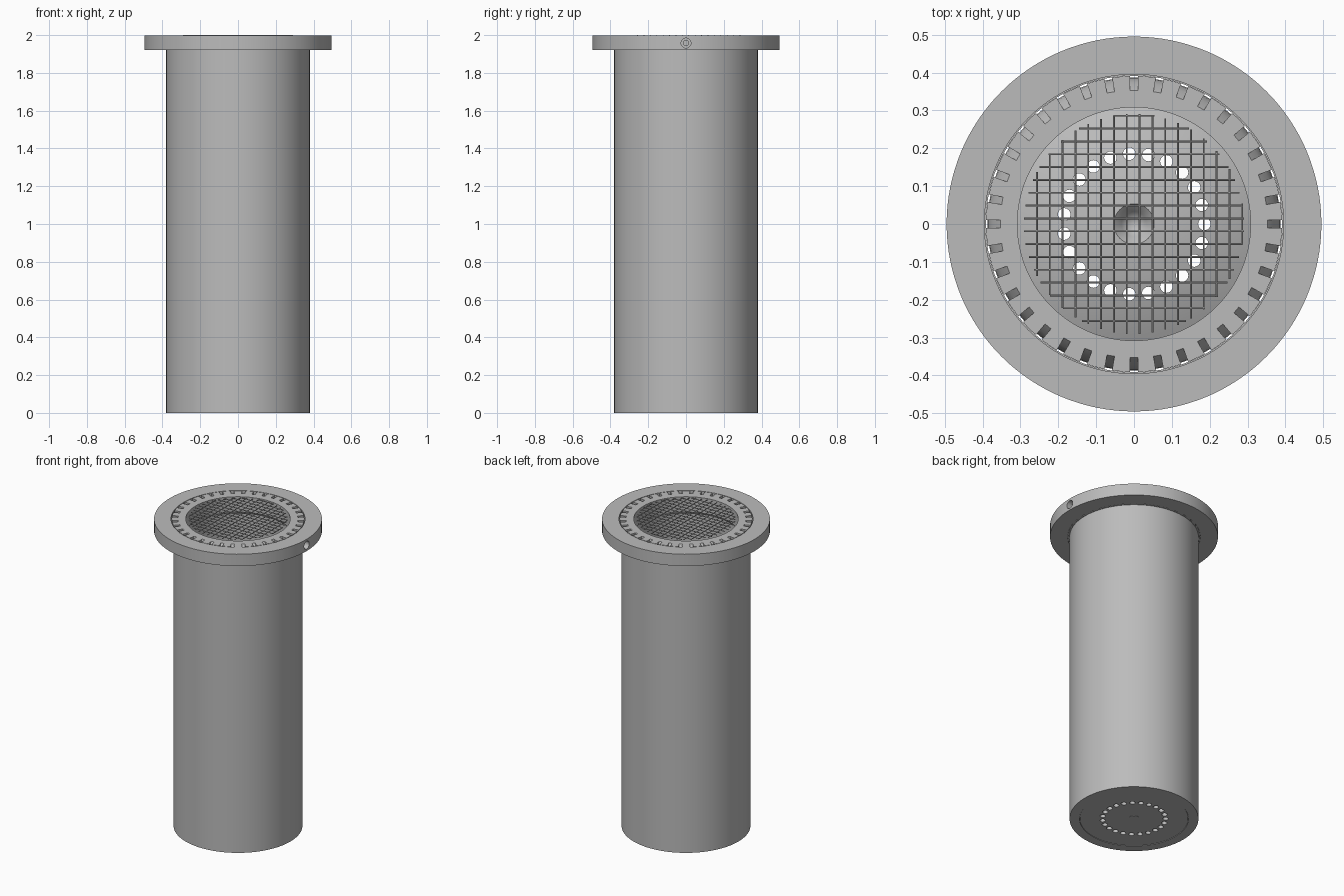
import bpy, bmesh, math
from mathutils import Matrix, Vector

cube = bpy.data.objects.get("Cube")
if cube:
    bpy.data.objects.remove(cube, do_unlink=True)

grey = bpy.data.materials.new("plain grey")
grey.use_nodes = True
COLOUR = (0.5, 0.5, 0.5, 1)
grey.diffuse_color = COLOUR
grey.node_tree.nodes["Principled BSDF"].inputs["Base Color"].default_value = COLOUR


def finish(name, bm):
    bmesh.ops.recalc_face_normals(bm, faces=bm.faces)
    mesh = bpy.data.meshes.new(name)
    bm.to_mesh(mesh)
    bm.free()
    mesh.materials.append(grey)
    obj = bpy.data.objects.new(name, mesh)
    bpy.context.collection.objects.link(obj)
    return obj


def lathe(name, profile, steps=96):
    """Spin a closed (radius, height) outline around z."""
    bm = bmesh.new()
    verts = [bm.verts.new((r, 0, z)) for r, z in profile]
    edges = [bm.edges.new((verts[i - 1], verts[i])) for i in range(len(verts))]
    bmesh.ops.spin(bm, geom=verts + edges, cent=(0, 0, 0), axis=(0, 0, 1),
                   angle=math.tau, steps=steps, use_merge=True)
    bmesh.ops.remove_doubles(bm, verts=bm.verts, dist=1e-5)
    return finish(name, bm)


def rod(bm, centre, axis, radius, length, sides=24):
    turn = Vector((0, 0, 1)).rotation_difference(Vector(axis)).to_matrix().to_4x4()
    bmesh.ops.create_cone(bm, cap_ends=True, segments=sides, radius1=radius,
                          radius2=radius, depth=length,
                          matrix=Matrix.Translation(centre) @ turn)


def activate(obj):
    bpy.ops.object.select_all(action='DESELECT')
    obj.select_set(True)
    bpy.context.view_layer.objects.active = obj


def cut(obj, cutter):
    cutter.hide_render = True
    mod = obj.modifiers.new("cut", 'BOOLEAN')
    mod.operation, mod.solver, mod.object = 'DIFFERENCE', 'EXACT', cutter
    activate(obj)
    bpy.ops.object.modifier_apply(modifier=mod.name)
    bpy.data.objects.remove(cutter, do_unlink=True)


def smooth(obj):
    activate(obj)
    bpy.ops.object.shade_smooth_by_angle(angle=math.radians(30))


TOP, UNDER = 1.997, 1.92

# Tube with a thicker collar at the mouth
tube = lathe("tube_body", [(0.38, 0), (0.38, UNDER), (0.391, UNDER), (0.391, TOP),
                           (0.308, TOP), (0.308, 1.9), (0.321, 1.88), (0.321, 0)])

# Ring of curved drain notches in the collar
notch = [(0.353, 2.01), (0.42, 2.01), (0.42, 1.9), (0.389, 1.9),
         (0.384, 1.94), (0.373, 1.97), (0.353, TOP)]
bm = bmesh.new()
for i in range(36):
    turn = Matrix.Rotation(math.tau * i / 36, 4, 'Z')
    face = bm.faces.new([bm.verts.new(turn @ Vector((r, -0.01, z))) for r, z in notch])
    side = bmesh.ops.extrude_face_region(bm, geom=[face])["geom"]
    bmesh.ops.translate(bm, vec=turn @ Vector((0, 0.02, 0)),
                        verts=[g for g in side if isinstance(g, bmesh.types.BMVert)])
cut(tube, finish("notch_cutter", bm))
smooth(tube)

# Flange with a narrow seam around the collar and a stepped side hole
flange = lathe("flange_ring", [(0.495, UNDER), (0.495, TOP), (0.395, TOP),
                               (0.395, 1.93), (0.3915, 1.93), (0.3915, UNDER)], 128)
for radius, inner in ((0.026, 0.46), (0.014, 0.41)):
    bm = bmesh.new()
    rod(bm, ((inner + 0.52) / 2, 0, 1.958), (1, 0, 0), radius, 0.52 - inner)
    cut(flange, finish("side_hole_cutter", bm))
smooth(flange)

# Domed floor plate with a conical pit in the middle
R, RISE = 0.3195, 0.075
dome = [(r, 0.03 + RISE * (1 - (r / R) ** 2))
        for r in [R * (1 - i / 12) for i in range(11)]]
floor = lathe("domed_floor", [(0, 0.002), (R, 0.002)] + dome
              + [(0.033, 0.085), (0, 0.035)])
bm = bmesh.new()
for i in range(23):
    a = math.tau * i / 23
    rod(bm, (0.186 * math.cos(a), 0.186 * math.sin(a), 0.05), (0, 0, 1), 0.0165, 0.3)
cut(floor, finish("drain_hole_cutter", bm))
smooth(floor)

# Round plug under the pit
bm = bmesh.new()
rod(bm, (0, 0, 0.006), (0, 0, 1), 0.034, 0.012, 32)
smooth(finish("centre_plug", bm))

# Wire screen across the mouth, trimmed to a circle
bm = bmesh.new()
for i in range(17):
    p = -0.2565 + 0.0339 * i
    length = 2 * math.sqrt(0.291 ** 2 - p * p)
    rod(bm, (p, 0, 1.9965), (0, 1, 0), 0.0025, length, 8)
    rod(bm, (0, p, 1.9975), (1, 0, 0), 0.0025, length, 8)
smooth(finish("wire_screen", bm))
